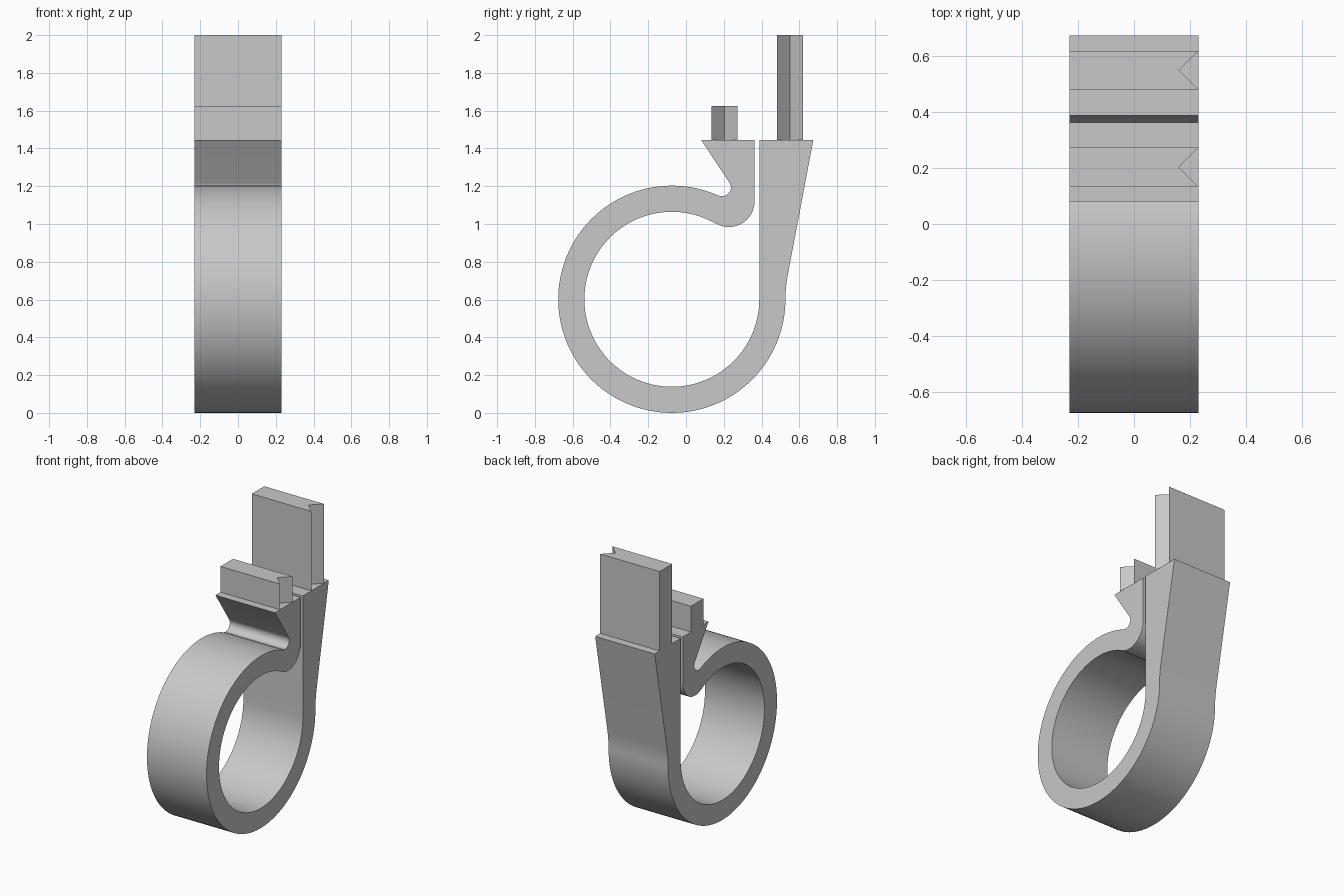
import bpy, bmesh, math
from mathutils import Vector

if "Cube" in bpy.data.objects:
    bpy.data.objects.remove(bpy.data.objects["Cube"])

HALF_W = 0.23          # half width along x
TOP = 1.445            # height of the jaw tops
CY, CZ = -0.075, 0.6015
R_OUT, R_IN = 0.6015, 0.463

grey = bpy.data.materials.new("plain_grey")
grey.diffuse_color = (0.58, 0.58, 0.58, 1)
grey.use_nodes = True
grey.node_tree.nodes["Principled BSDF"].inputs["Base Color"].default_value = grey.diffuse_color


def arc(cy, cz, r, a0, a1, n):
    """Points on an arc from angle a0 to a1 in degrees."""
    angles = [math.radians(a0 + (a1 - a0) * i / n) for i in range(n + 1)]
    return [(cy + r * math.cos(a), cz + r * math.sin(a)) for a in angles]


def prism(name, base, direction):
    """Closed solid made by extruding a planar outline."""
    bm = bmesh.new()
    face = bm.faces.new([bm.verts.new(p) for p in base])
    ext = bmesh.ops.extrude_face_region(bm, geom=[face])
    bmesh.ops.translate(bm, vec=Vector(direction),
                        verts=[g for g in ext["geom"] if isinstance(g, bmesh.types.BMVert)])
    bmesh.ops.recalc_face_normals(bm, faces=bm.faces)
    mesh = bpy.data.meshes.new(name)
    bm.to_mesh(mesh)
    bm.free()
    mesh.materials.append(grey)
    obj = bpy.data.objects.new(name, mesh)
    bpy.context.collection.objects.link(obj)
    return obj


# Clamp body: open ring, hooked front jaw and tapered rear jaw in one outline
outline = arc(0.5265 + 0.68, 0.602, 0.68, 180, 169.1, 6)            # blend into rear taper
outline += [(0.674, TOP), (0.388, TOP)]                             # rear jaw top
outline += arc(CY, CZ, R_IN, 0, -300.2, 96)                         # ring bore
outline += arc(0.227, 1.12, 0.136, 239.8, 360, 24)                  # hook underside
outline += [(0.363, TOP), (0.08, TOP)]                              # front jaw top
outline += arc(0.192, 1.193, 0.0457, 392.4, 245.7, 20)              # hook throat
outline += arc(CY, CZ, R_OUT, 65.7, 359, 96)                        # ring outside
body = prism("clamp_body", [(-HALF_W, y, z) for y, z in outline], (2 * HALF_W, 0, 0))

bpy.context.view_layer.objects.active = body
body.select_set(True)
bpy.ops.object.shade_smooth_by_angle(angle=math.radians(25))


# Upright tabs with a V notch in the right end
def tab(name, y_mid, height):
    h = 0.069
    plan = [(-HALF_W, y_mid - h), (HALF_W, y_mid - h), (HALF_W - h, y_mid),
            (HALF_W, y_mid + h), (-HALF_W, y_mid + h)]
    return prism(name, [(x, y, TOP) for x, y in plan], (0, 0, height))


tab("front_tab", 0.204, 0.18)
tab("rear_tab", 0.55, 2.0 - TOP)
